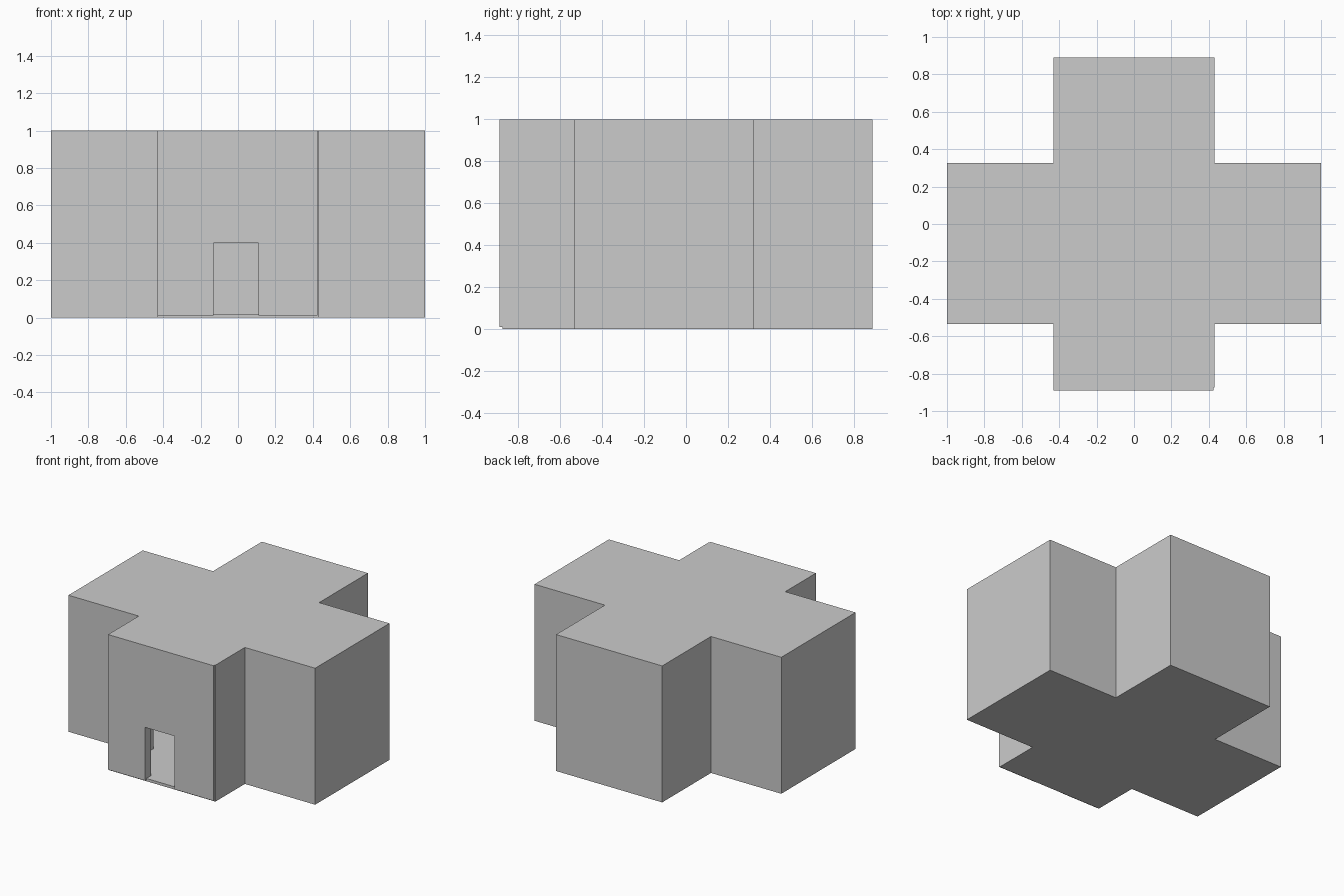
import bpy
import bmesh

if "Cube" in bpy.data.objects:
    bpy.data.objects.remove(bpy.data.objects["Cube"])

WALL = 0.07


def prism(name, outline, z0, z1):
    """Extrude a flat outline from z0 up to z1."""
    bm = bmesh.new()
    face = bm.faces.new([bm.verts.new((x, y, z0)) for x, y in outline])
    top = bmesh.ops.extrude_face_region(bm, geom=[face])["geom"]
    bmesh.ops.translate(bm, vec=(0, 0, z1 - z0),
                        verts=[v for v in top if isinstance(v, bmesh.types.BMVert)])
    bmesh.ops.recalc_face_normals(bm, faces=bm.faces)
    mesh = bpy.data.meshes.new(name)
    bm.to_mesh(mesh)
    bm.free()
    obj = bpy.data.objects.new(name, mesh)
    bpy.context.collection.objects.link(obj)
    return obj


def rect(x0, x1, y0, y1):
    return [(x0, y0), (x1, y0), (x1, y1), (x0, y1)]


def cross(inset, front, back):
    """Plus-shaped plan, with every wall moved inward by inset."""
    a, b = 0.43 - inset, 1.0 - inset
    lo, hi = -0.535 + inset, 0.325 - inset
    return [(-a, front), (a, front), (a, lo), (b, lo), (b, hi), (a, hi),
            (a, back), (-a, back), (-a, hi), (-b, hi), (-b, lo), (-a, lo)]


def boolean(target, tool, operation):
    mod = target.modifiers.new(operation.lower(), 'BOOLEAN')
    mod.operation = operation
    mod.solver = 'EXACT'
    mod.object = tool
    bpy.context.view_layer.objects.active = target
    bpy.ops.object.modifier_apply(modifier=mod.name)
    bpy.data.objects.remove(tool, do_unlink=True)


# Cross-shaped building, hollowed to leave walls, floor and roof
building = prism("building", cross(0, -0.875, 0.89), 0, 1)
room = prism("room_cutter", cross(WALL, -0.89 + WALL, 0.89 - WALL), 0.02, 0.98)
boolean(building, room, 'DIFFERENCE')

# Doorway through the front wall, down to the floor
doorway = prism("doorway_cutter", rect(-0.13, 0.11, -1, -0.78), 0.02, 0.40)
boolean(building, doorway, 'DIFFERENCE')

# Slightly proud front wall face with the matching door gap
front_wall = prism("front_wall", rect(-0.43, 0.425, -0.89, -0.875), 0.01, 1)
gap = prism("gap_cutter", rect(-0.13, 0.11, -1, -0.8), -0.1, 0.40)
boolean(front_wall, gap, 'DIFFERENCE')
boolean(building, front_wall, 'UNION')
